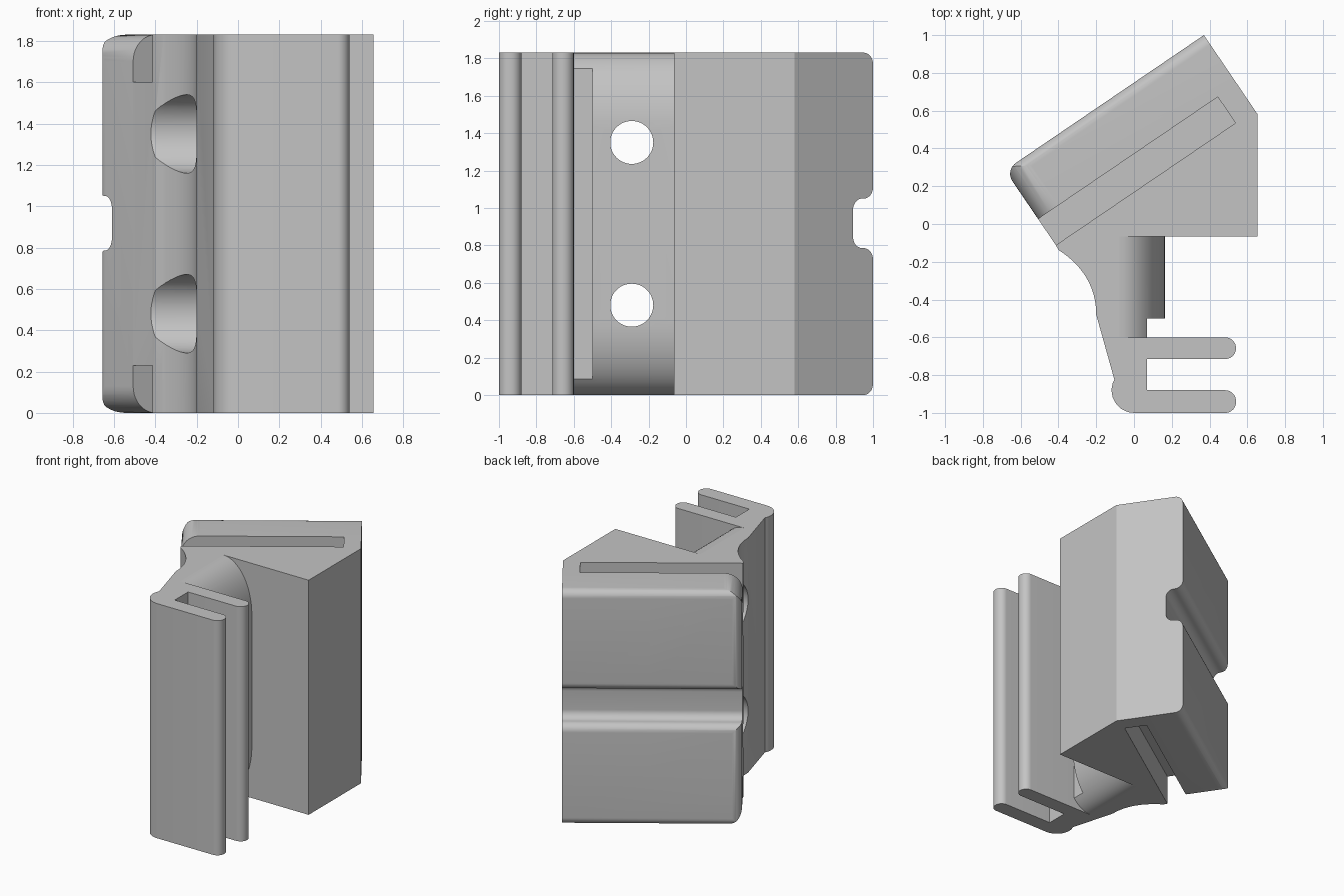
import bpy, bmesh, math
from mathutils import Matrix, Vector

cube = bpy.data.objects.get("Cube")
if cube:
    bpy.data.objects.remove(cube, do_unlink=True)

H = 1.83                      # overall height
ANGLE = math.radians(34.2)    # turn of the head block
U = Vector((math.cos(ANGLE), math.sin(ANGLE), 0))
V = Vector((-math.sin(ANGLE), math.cos(ANGLE), 0))
X, Y, Z = Vector((1, 0, 0)), Vector((0, 1, 0)), Vector((0, 0, 1))
LEFT, RIGHT, SLOT_BACK, BACK = -0.405, 0.868, 0.307, 0.619

grey = bpy.data.materials.new("plain grey")
grey.use_nodes = True
grey.diffuse_color = (0.55, 0.55, 0.55, 1)
grey.node_tree.nodes["Principled BSDF"].inputs["Base Color"].default_value = grey.diffuse_color


def rounded(corners, steps=10):
    """Outline from (a, b, radius) corners, each corner filleted."""
    out = []
    for i, (a, b, r) in enumerate(corners):
        p = Vector((a, b))
        if r == 0:
            out.append(p)
            continue
        d0 = (Vector(corners[i - 1][:2]) - p).normalized()
        d1 = (Vector(corners[(i + 1) % len(corners)][:2]) - p).normalized()
        half = d0.angle(d1) / 2
        mid = p + (d0 + d1).normalized() * (r / math.sin(half))
        start = p + d0 * (r / math.tan(half)) - mid
        end = p + d1 * (r / math.tan(half)) - mid
        sweep = math.pi - 2 * half
        for k in range(steps + 1):
            t = k / steps
            w0 = math.sin((1 - t) * sweep) / math.sin(sweep)
            w1 = math.sin(t * sweep) / math.sin(sweep)
            out.append(mid + start * w0 + end * w1)
    return out


def prism(name, outline, a, b, c, lo, hi):
    """Extrude an outline lying on axes a, b along axis c."""
    bm = bmesh.new()
    base = [bm.verts.new(a * p[0] + b * p[1] + c * lo) for p in outline]
    face = bm.faces.new(base)
    moved = bmesh.ops.extrude_face_region(bm, geom=[face])["geom"]
    bmesh.ops.translate(bm, vec=c * (hi - lo),
                        verts=[g for g in moved if isinstance(g, bmesh.types.BMVert)])
    bmesh.ops.recalc_face_normals(bm, faces=bm.faces)
    mesh = bpy.data.meshes.new(name)
    bm.to_mesh(mesh)
    bm.free()
    mesh.materials.append(grey)
    ob = bpy.data.objects.new(name, mesh)
    bpy.context.collection.objects.link(ob)
    return ob


def box(a0, a1, b0, b1):
    return [(a0, b0), (a1, b0), (a1, b1), (a0, b1)]


def disc(y, z, r, n=48):
    return [(y + r * math.cos(2 * math.pi * k / n), z + r * math.sin(2 * math.pi * k / n))
            for k in range(n)]


def combine(ob, tool, operation):
    mod = ob.modifiers.new(operation, 'BOOLEAN')
    mod.operation, mod.object, mod.solver = operation, tool, 'EXACT'
    bpy.context.view_layer.objects.active = ob
    bpy.ops.object.modifier_apply(modifier=mod.name)


def discard(tool):
    bpy.data.objects.remove(tool, do_unlink=True)


# Head block: grooved back profile, trimmed to rounded left end
back_profile = rounded([
    (SLOT_BACK, 0, 0), (BACK, 0, 0.06), (BACK, 0.785, 0.06), (0.49, 0.785, 0.06),
    (0.49, 1.05, 0.06), (BACK, 1.05, 0.06), (BACK, H, 0.06), (SLOT_BACK, H, 0)])
head = prism("head_block", back_profile, V, Z, U, -0.6, RIGHT)
end_shape = rounded([(LEFT, 0, 0.13), (1, 0, 0), (1, H, 0), (LEFT, H, 0.13)])
plan_shape = rounded([(LEFT, 0.2, 0), (1, 0.2, 0), (1, BACK, 0), (LEFT, BACK, 0.07)])
for tool in (prism("end_trim", end_shape, U, Z, V, 0.2, 0.8),
             prism("plan_trim", plan_shape, U, V, Z, -0.1, 2)):
    combine(head, tool, 'INTERSECT')
    discard(tool)

# Body: clamp prongs, neck and front of the head as one plan outline
clamp = rounded([
    (-0.2, -1, 0.12), (0.54, -1, 0.057), (0.54, -0.88, 0.057), (0.07, -0.88, 0),
    (0.07, -0.715, 0), (0.54, -0.715, 0.057), (0.54, -0.6, 0.057), (-0.08, -0.6, 0),
    (-0.08, -0.065, 0), (0.655, -0.065, 0), (0.655, 0.58, 0)])
slant = [(U * u + V * SLOT_BACK).to_2d() for u in (RIGHT, LEFT)]
p0, p1, p2 = Vector((-0.36, -0.165)), Vector((-0.2, -0.29)), Vector((-0.2, -0.48))
sweep = [p0 * (1 - t) ** 2 + p1 * 2 * t * (1 - t) + p2 * t * t
         for t in (k / 14 for k in range(15))]
body = prism("clamp_body", clamp + slant + [(-0.415, -0.11), (-0.4, -0.137)] + sweep,
             X, Y, Z, 0, H)

# Slots in the top and bottom of the head
for lo, hi in ((-0.2, 0.23), (1.6, 2)):
    slot = prism("slot_cutter", box(-0.6, 0.745, 0.14, 0.5), U, V, Z, lo, hi)
    combine(body, slot, 'DIFFERENCE')
    discard(slot)

# Neck rib with curved shoulders at top and bottom, stepped at the front
quarter = [(-0.08 + 0.245 * math.sin(t), 0.4 * (1 - math.cos(t)))
           for t in (k / 16 * math.pi / 2 for k in range(17))]
rib = prism("neck_rib", quarter + [(x, H - z) for x, z in reversed(quarter)],
            X, Z, Y, -0.6, -0.065)
step = prism("step_cutter", box(0.07, 1, -0.7, -0.5), X, Y, Z, -0.1, 2)
combine(rib, step, 'DIFFERENCE')
discard(step)

# Counterbored screw holes through the neck
for z in (0.48, 1.35):
    for radius, end in ((0.19, -0.1), (0.115, 1)):
        drill = prism("drill", disc(-0.29, z, radius), Y, Z, X, -1, end)
        combine(body, drill, 'DIFFERENCE')
        if end > 0:
            combine(rib, drill, 'DIFFERENCE')
        discard(drill)

# Smooth the curves, keep the corners crisp
for ob in (head, body, rib):
    bpy.ops.object.select_all(action='DESELECT')
    ob.select_set(True)
    bpy.context.view_layer.objects.active = ob
    bpy.ops.object.shade_smooth_by_angle(angle=math.radians(30))
